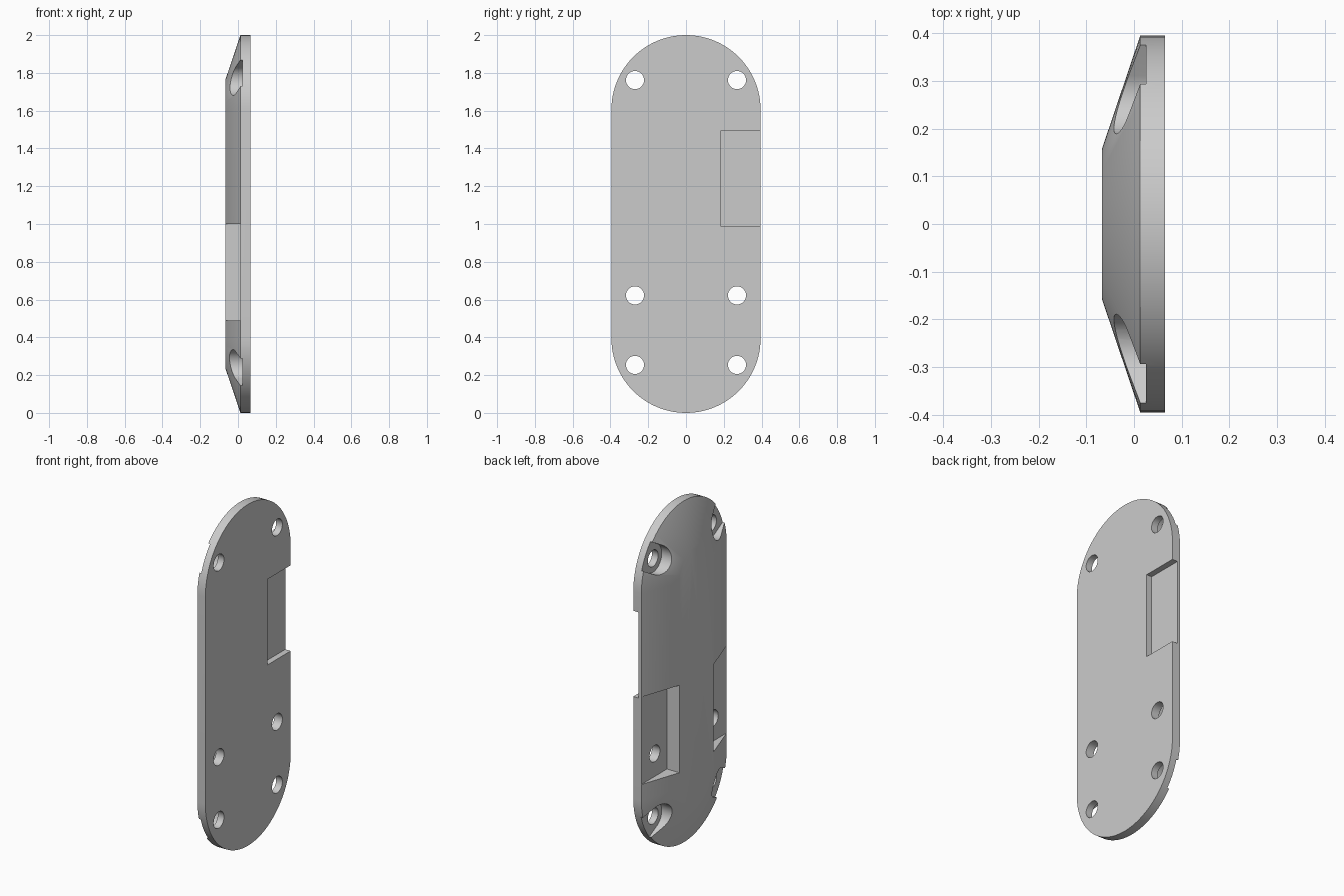
import bpy, bmesh
from math import sin, cos, pi, atan2, radians

if "Cube" in bpy.data.objects:
    bpy.data.objects.remove(bpy.data.objects["Cube"], do_unlink=True)

grey = bpy.data.materials.new("light_grey")
grey.use_nodes = True
grey.diffuse_color = (0.6, 0.6, 0.6, 1)
grey.node_tree.nodes["Principled BSDF"].inputs["Base Color"].default_value = (0.6, 0.6, 0.6, 1)

R, LOW, HIGH = 0.395, 0.395, 1.605      # end radius and end arc centres
BACK, RIM, TOP = 0.065, 0.013, -0.067   # x levels of the plate


def loft(name, layers):
    """Skin matching (y, z) outlines placed at successive x levels."""
    bm = bmesh.new()
    rings = [[bm.verts.new((x, y, z)) for y, z in pts] for x, pts in layers]
    n = len(rings[0])
    for a, b in zip(rings, rings[1:]):
        for i in range(n):
            j = (i + 1) % n
            bm.faces.new((a[i], a[j], b[j], b[i]))
    bm.faces.new(rings[0])
    bm.faces.new(rings[-1])
    bmesh.ops.recalc_face_normals(bm, faces=bm.faces)
    mesh = bpy.data.meshes.new(name)
    bm.to_mesh(mesh)
    bm.free()
    mesh.materials.append(grey)
    obj = bpy.data.objects.new(name, mesh)
    bpy.context.collection.objects.link(obj)
    return obj


def arc(y, z, r, start, end, n):
    steps = [start + (end - start) * i / n for i in range(n + 1)]
    return [(y + r * cos(a), z + r * sin(a)) for a in steps]


def stadium(r):
    return arc(0, HIGH, r, 0, pi, 48) + arc(0, LOW, r, pi, 2 * pi, 48)


def box(name, x0, x1, y0, y1, z0, z1):
    pts = [(y0, z0), (y1, z0), (y1, z1), (y0, z1)]
    return loft(name, [(x0, pts), (x1, pts)])


# Rounded plate with a sloped raised face
plate = loft("cover_plate", [(BACK, stadium(R)), (RIM, stadium(R)), (TOP, stadium(0.158))])

cutters = []
# Recess in the flat face, open at the edge
cutters.append(box("edge_recess_cutter", 0.03, 0.2, 0.182, 0.6, 0.99, 1.492))

for side in (1, -1):
    # Rectangular pocket in the raised face
    ys = sorted((side * 0.157, side * 0.6))
    cutters.append(box("side_pocket_cutter", -0.3, RIM + 0.0005, *ys, 0.488, 1.0))

    # Screw holes
    for z in (0.254, 0.622, 1.762):
        hole = arc(side * 0.27, z, 0.048, 0, 2 * pi, 32)[:-1]
        cutters.append(loft("screw_hole_cutter", [(-0.3, hole), (0.3, hole)]))

    # Screw head slots opening radially through the rim
    for z, centre in ((0.254, LOW), (1.762, HIGH)):
        y = side * 0.27
        a = atan2(z - centre, y)
        slot = arc(y, z, 0.081, a + pi / 2, a + 3 * pi / 2, 24)
        dy, dz = 0.3 * cos(a), 0.3 * sin(a)
        slot += [(slot[-1][0] + dy, slot[-1][1] + dz), (slot[0][0] + dy, slot[0][1] + dz)]
        cutters.append(loft("screw_slot_cutter", [(-0.3, slot), (0.025, slot)]))

# Cut everything, then discard the cutters
bpy.context.view_layer.objects.active = plate
plate.select_set(True)
for cutter in cutters:
    mod = plate.modifiers.new("cut", "BOOLEAN")
    mod.operation = "DIFFERENCE"
    mod.solver = "EXACT"
    mod.object = cutter
    bpy.ops.object.modifier_apply(modifier=mod.name)
    bpy.data.objects.remove(cutter, do_unlink=True)

bpy.ops.object.shade_smooth_by_angle(angle=radians(30))
